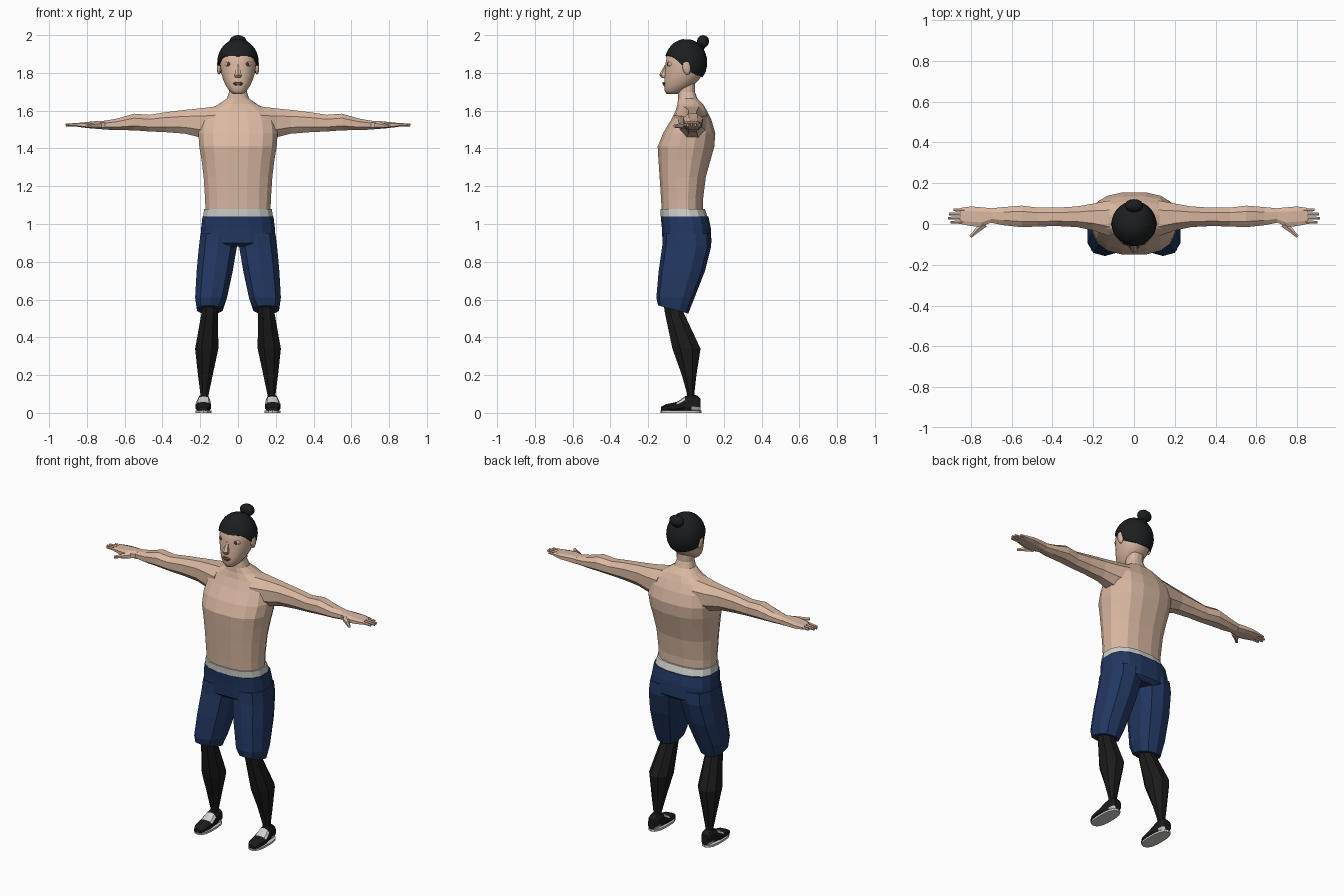
import bpy, bmesh, math
from mathutils import Matrix, Vector

if "Cube" in bpy.data.objects:
    bpy.data.objects.remove(bpy.data.objects["Cube"])


def material(name, rgb):
    m = bpy.data.materials.new(name)
    m.use_nodes = True
    m.diffuse_color = (*rgb, 1)
    m.node_tree.nodes["Principled BSDF"].inputs["Base Color"].default_value = (*rgb, 1)
    return m


SKIN = material("skin", (0.70, 0.48, 0.36))
HAIR = material("black hair", (0.012, 0.013, 0.014))
NAVY = material("navy cloth", (0.016, 0.038, 0.12))
WHITE = material("off white", (0.62, 0.62, 0.6))
SOCK = material("black sock", (0.011, 0.011, 0.011))
LIP = material("lip brown", (0.24, 0.11, 0.08))
IRIS = material("iris brown", (0.09, 0.04, 0.03))
EYE = material("eye", (0.62, 0.46, 0.37))


def finish(bm, name, mats, smooth=False):
    bmesh.ops.recalc_face_normals(bm, faces=bm.faces)
    for f in bm.faces:
        f.smooth = smooth
    me = bpy.data.meshes.new(name)
    bm.to_mesh(me)
    bm.free()
    for m in mats:
        me.materials.append(m)
    ob = bpy.data.objects.new(name, me)
    bpy.context.collection.objects.link(ob)
    return ob


def skin_rows(bm, rows):
    n = len(rows[0])
    for lo, hi in zip(rows, rows[1:]):
        for i in range(n):
            j = (i + 1) % n
            bm.faces.new((lo[i], lo[j], hi[j], hi[i]))


def loft(name, axis, rings, mat, n=8, power=2.3, side=1, smooth=False, rule=None, shift=None):
    """Rings are (position on axis, low and high of the other two axes)."""
    bm = bmesh.new()
    angles = [2 * math.pi * (i + 0.5) / n for i in range(n)]
    unit = [[math.copysign(abs(t) ** (2 / power), t) for t in (math.cos(a), math.sin(a))] for a in angles]
    top = [max(u[k] for u in unit) for k in (0, 1)]
    rows = []
    for t, a0, a1, b0, b1 in rings:
        row = []
        for u, v in unit:
            co = [(a0 + a1) / 2 + u / top[0] * (a1 - a0) / 2,
                  (b0 + b1) / 2 + v / top[1] * (b1 - b0) / 2]
            co.insert(axis, t)
            if shift:
                co = shift(co)
            row.append(bm.verts.new((co[0] * side, co[1], co[2])))
        rows.append(row)
    skin_rows(bm, rows)
    bm.faces.new(rows[0])
    bm.faces.new(rows[-1])
    mats = mat if isinstance(mat, list) else [mat]
    if rule:
        for f in bm.faces:
            f.material_index = rule(f.calc_center_median())
    return finish(bm, name, mats, smooth)


def ball(name, centre, radii, mat, seg=12, rot=0):
    bm = bmesh.new()
    mtx = Matrix.Translation(centre) @ Matrix.Rotation(rot, 4, 'X') @ Matrix.Diagonal((*radii, 1))
    bmesh.ops.create_uvsphere(bm, u_segments=seg, v_segments=seg // 2 + 2, radius=1, matrix=mtx)
    return finish(bm, name, [mat], True)


def stick(name, start, end, r0, r1, mat):
    """Tapered six-sided rod between two points."""
    a, b = Vector(start), Vector(end)
    d = b - a
    bm = bmesh.new()
    mtx = Matrix.Translation((a + b) / 2) @ d.to_track_quat('Z', 'Y').to_matrix().to_4x4()
    bmesh.ops.create_cone(bm, cap_ends=True, segments=6, radius1=r0, radius2=r1,
                          depth=d.length, matrix=mtx)
    return finish(bm, name, [mat])


# Torso and neck
loft("torso", 2, [
    (1.05, -.172, .172, -.128, .09), (1.13, -.174, .174, -.132, .09),
    (1.25, -.182, .182, -.14, .105), (1.34, -.193, .193, -.146, .13),
    (1.41, -.205, .205, -.15, .15), (1.48, -.21, .21, -.122, .155),
    (1.55, -.2, .2, -.08, .135), (1.60, -.165, .165, -.055, .11),
    (1.635, -.1, .1, -.045, .09), (1.665, -.058, .058, -.042, .06),
    (1.70, -.047, .047, -.04, .047), (1.77, -.047, .047, -.045, .05)],
    SKIN, n=16, power=2.5)

# Shorts: waistband and hips
loft("waistband", 2, [(1.03, -.186, .186, -.133, .117), (1.08, -.179, .179, -.136, .1)],
     WHITE, n=16, power=2.5)
loft("shorts_hips", 2, [
    (1.04, -.188, .188, -.134, .119), (.98, -.195, .195, -.128, .131),
    (.9, -.2, .2, -.124, .135), (.88, -.17, .17, -.1, .115)], NAVY, n=16, power=2.7)

# Head
loft("head", 2, [
    (1.688, -.026, .026, -.103, -.045), (1.705, -.045, .045, -.113, -.01),
    (1.735, -.066, .066, -.116, .04), (1.765, -.079, .079, -.114, .07),
    (1.80, -.089, .089, -.111, .088), (1.85, -.095, .095, -.108, .095),
    (1.90, -.092, .092, -.1, .095), (1.94, -.068, .068, -.073, .073),
    (1.968, -.03, .03, -.03, .03)], SKIN, n=20, power=2.15, smooth=True)
loft("nose", 2, [
    (1.842, -.008, .008, -.112, -.09), (1.79, -.018, .018, -.142, -.09),
    (1.775, -.016, .016, -.131, -.09)], SKIN, n=6)
loft("nostrils", 2, [(1.773, -.013, .013, -.128, -.1), (1.777, -.013, .013, -.128, -.1)], LIP, n=6)
loft("lips", 2, [
    (1.732, -.015, .015, -.121, -.09), (1.743, -.028, .028, -.124, -.09),
    (1.753, -.015, .015, -.123, -.09)], LIP, n=8)


# Hair cap with a hairline that drops behind the face
def hairline(y):
    if y < -.075:
        return 1.89
    if y < .02:
        return 1.89 - (y + .075) / .095 * .085
    return 1.805 - (y - .02) / .09 * .028


bm = bmesh.new()
cols, steps = 28, 8
rows = []
for k in range(1, steps + 1):
    row = []
    for i in range(cols):
        a = 2 * math.pi * i / cols
        limit = math.acos((hairline(.113 * math.sin(a)) - 1.855) / .125)
        th = limit * k / steps
        row.append(bm.verts.new((.11 * math.cos(a) * math.sin(th), .113 * math.sin(a) * math.sin(th),
                                 1.855 + .125 * math.cos(th))))
    rows.append(row)
skin_rows(bm, rows)
bm.faces.new(rows[0])
bm.faces.new(rows[-1])
hair = finish(bm, "hair_cap", [HAIR], True)
hair.data.polygons[-1].use_smooth = False
ball("hair_bun", (0, .09, 1.966), (.046, .032, .034), HAIR, 14, -.3)
stick("bun_tie", (0, .06, 1.92), (0, .085, 1.955), .03, .024, HAIR)

for side, label in ((1, "left"), (-1, "right")):
    # Face details
    ball(label + "_ear", (side * .101, .003, 1.83), (.012, .022, .04), SKIN, 10, .15)
    ball(label + "_eye", (side * .048, -.078, 1.846), (.024, .02, .017), EYE)
    ball(label + "_iris", (side * .048, -.09, 1.846), (.012, .012, .012), IRIS)

    # Arm and palm
    loft(label + "_arm", 0, [
        (.12, -.06, .115, 1.45, 1.622), (.2, -.032, .1, 1.458, 1.612),
        (.28, -.015, .086, 1.478, 1.604), (.38, -.01, .08, 1.486, 1.592),
        (.47, -.012, .08, 1.49, 1.578), (.55, -.016, .09, 1.496, 1.584),
        (.64, -.006, .083, 1.497, 1.558), (.71, .008, .076, 1.5, 1.546)],
        SKIN, side=side)
    loft(label + "_palm", 0, [
        (.7, .008, .077, 1.5, 1.547), (.75, -.014, .082, 1.504, 1.545),
        (.8, -.01, .086, 1.508, 1.54), (.85, .0, .079, 1.515, 1.535)],
        SKIN, side=side, power=3)

    # Fingers and thumb
    for i, tip in enumerate((.885, .908, .912, .9)):
        y = .069 - i * .02
        stick(f"{label}_finger_{i + 1}", (side * .83, y, 1.526), (side * tip, y, 1.524), .0105, .007, SKIN)
    stick(label + "_thumb", (side * .735, .0, 1.522), (side * .775, -.035, 1.52), .02, .013, SKIN)
    stick(label + "_thumb_tip", (side * .77, -.031, 1.52), (side * .802, -.062, 1.518), .013, .008, SKIN)

    # Shorts leg with a hem that is higher in front
    def hem(co):
        if co[2] < .56:
            co[2] -= .27 * (co[1] + .07)
        return co

    loft(label + "_shorts_leg", 2, [
        (.95, .004, .198, -.122, .13), (.88, .006, .207, -.126, .133),
        (.75, .028, .219, -.145, .1), (.61, .058, .227, -.157, .045),
        (.548, .082, .217, -.148, .012)], NAVY, n=10, power=2.5, side=side, shift=hem)

    # Lower leg
    loft(label + "_lower_leg", 2, [
        (.62, .11, .19, -.125, -.01), (.53, .106, .193, -.112, -.012),
        (.34, .104, .227, -.072, .077), (.2, .134, .212, -.022, .055),
        (.1, .155, .199, .006, .044), (.06, .157, .199, .006, .046)],
        SOCK, n=8, power=2.1, side=side)

    # Shoe with light collar and heel panels
    def panel(c):
        collar = -.045 < c.y < .0 and c.z > .045
        heel = c.y > .04 and c.z < .04
        return int(collar or heel)

    loft(label + "_shoe", 1, [
        (-.132, .163, .207, .008, .032), (-.105, .148, .22, .008, .046),
        (-.05, .142, .226, .008, .058), (-.035, .143, .224, .008, .066),
        (-.005, .147, .217, .008, .088), (.03, .149, .213, .008, .098),
        (.06, .15, .212, .008, .092), (.078, .16, .203, .01, .075)],
        [SOCK, WHITE], n=10, power=2.8, side=side, rule=panel)
    loft(label + "_sole", 2, [(0, .141, .226, -.135, .081), (.012, .141, .226, -.135, .081)],
         WHITE, n=14, power=2.6, side=side)
